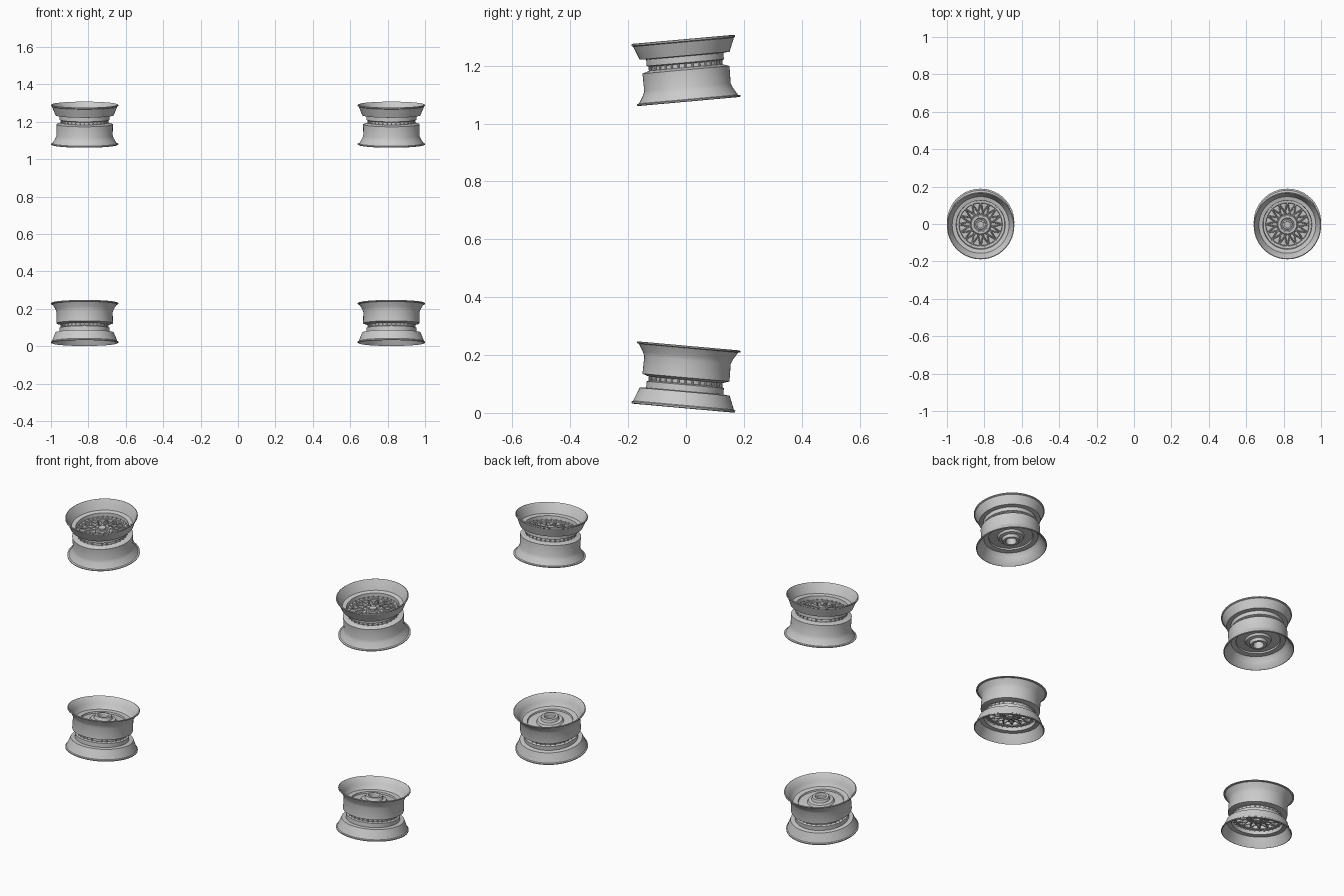
import bpy, bmesh, math
from mathutils import Matrix, Vector

if "Cube" in bpy.data.objects:
    bpy.data.objects.remove(bpy.data.objects["Cube"])

# Four placements: upper pair faces up, lower pair faces down, all tilted 5 degrees
TILT = Matrix.Rotation(math.radians(5.1), 4, 'X')
FLIP = Matrix.Rotation(math.pi, 4, 'Y')
PLACES = []
for x in (-0.82, 0.82):
    PLACES.append(Matrix.Translation((x, 0, 1.184)) @ TILT)
    PLACES.append(Matrix.Translation((x, 0, 0.124)) @ FLIP @ TILT)


def place(name, bm):
    """Turn a bmesh into one shared mesh used by all four wheels."""
    bmesh.ops.recalc_face_normals(bm, faces=bm.faces)
    me = bpy.data.meshes.new(name)
    bm.to_mesh(me)
    bm.free()
    for i, m in enumerate(PLACES):
        ob = bpy.data.objects.new(f"{name}_{i + 1}", me)
        ob.matrix_world = m
        bpy.context.collection.objects.link(ob)
        if i == 0:
            bpy.ops.object.select_all(action='DESELECT')
            ob.select_set(True)
            bpy.context.view_layer.objects.active = ob
            bpy.ops.object.shade_smooth_by_angle(angle=math.radians(30))


def lathe(name, profile, closed=True, n=72):
    """Spin a (radius, height) profile round the wheel axis."""
    bm = bmesh.new()
    vs = [bm.verts.new((r, 0, h)) for r, h in profile]
    pairs = list(zip(vs, vs[1:] + vs[:1])) if closed else list(zip(vs, vs[1:]))
    es = [bm.edges.new(p) for p in pairs]
    bmesh.ops.spin(bm, geom=vs + es, cent=(0, 0, 0), axis=(0, 0, 1),
                   angle=2 * math.pi, steps=n, use_duplicate=False)
    bmesh.ops.remove_doubles(bm, verts=bm.verts, dist=1e-5)
    place(name, bm)


def polar(r, a, h):
    return Vector((r * math.cos(a), r * math.sin(a), h))


def bar(bm, p, q, w, hp, hq):
    """Tapered-height spoke from p to q with a bevelled top."""
    side = (q - p).cross(Vector((0, 0, 1))).normalized() * w / 2
    ends = []
    for c, h in ((p, hp), (q, hq)):
        up = Vector((0, 0, h))
        ends.append([bm.verts.new(v) for v in (
            c - side, c - side + up * 0.7, c - side * 0.5 + up,
            c + side * 0.5 + up, c + side + up * 0.7, c + side)])
    a, b = ends
    for i in range(6):
        j = (i + 1) % 6
        bm.faces.new((a[i], a[j], b[j], b[i]))
    bm.faces.new(a)
    bm.faces.new(b[::-1])


def studs(name, count, r, rad, h0, h1, sides=6):
    """Ring of small bolts."""
    bm = bmesh.new()
    for i in range(count):
        c = polar(r, 2 * math.pi * i / count, (h0 + h1) / 2)
        bmesh.ops.create_cone(bm, cap_ends=True, segments=sides, radius1=rad,
                              radius2=rad, depth=h1 - h0,
                              matrix=Matrix.Translation(c))
    place(name, bm)


# Outer dish with rolled lip
lathe("outer_lip", [
    (0.176, 0.108), (0.180, 0.106), (0.180, 0.101), (0.175, 0.098),
    (0.156, 0.051), (0.134, 0.049), (0.134, 0.027), (0.124, 0.023),
    (0.119, 0.023), (0.119, 0.030), (0.129, 0.031), (0.131, 0.052),
    (0.152, 0.056), (0.171, 0.100)])

# Inner barrel, back plate and raised stepped hub
lathe("barrel", [
    (0, 0.008), (0.122, 0.010), (0.127, 0.010), (0.151, 0.002), (0.150, -0.058),
    (0.156, -0.074), (0.172, -0.100), (0.180, -0.102), (0.180, -0.106),
    (0.176, -0.108), (0.168, -0.101), (0.152, -0.075), (0.144, -0.056),
    (0.138, -0.050), (0.113, -0.048), (0.111, -0.040), (0.068, -0.043),
    (0.062, -0.054), (0.046, -0.057), (0.041, -0.072), (0.029, -0.073),
    (0.026, -0.068), (0.026, -0.035), (0, -0.035)], closed=False)

# Ring holding the spoke ends
lathe("spoke_ring", [(0.114, 0.009), (0.114, 0.026), (0.116, 0.028),
                     (0.122, 0.028), (0.123, 0.026), (0.123, 0.009)])

# Crossing lattice spokes
bm = bmesh.new()
N = 16
for i in range(N):
    a = 2 * math.pi * i / N
    for s in (-1, 1):
        bar(bm, polar(0.046, a, 0.008), polar(0.118, a + s * 2 * math.pi / N, 0.008),
            0.007, 0.020, 0.019)
place("lattice_spokes", bm)

# Centre hub
lathe("centre_hub", [(0, 0.008), (0.054, 0.008), (0.054, 0.027), (0.050, 0.030),
                     (0.036, 0.030), (0.033, 0.026), (0.027, 0.026),
                     (0.025, 0.034), (0, 0.034)], closed=False, n=48)
studs("centre_nut", 1, 0, 0.020, 0.030, 0.043)
studs("hub_bolts", 10, 0.043, 0.004, 0.028, 0.034)

# Bolts joining the two rim halves
studs("rim_bolts", 32, 0.125, 0.0032, 0.008, 0.036)
